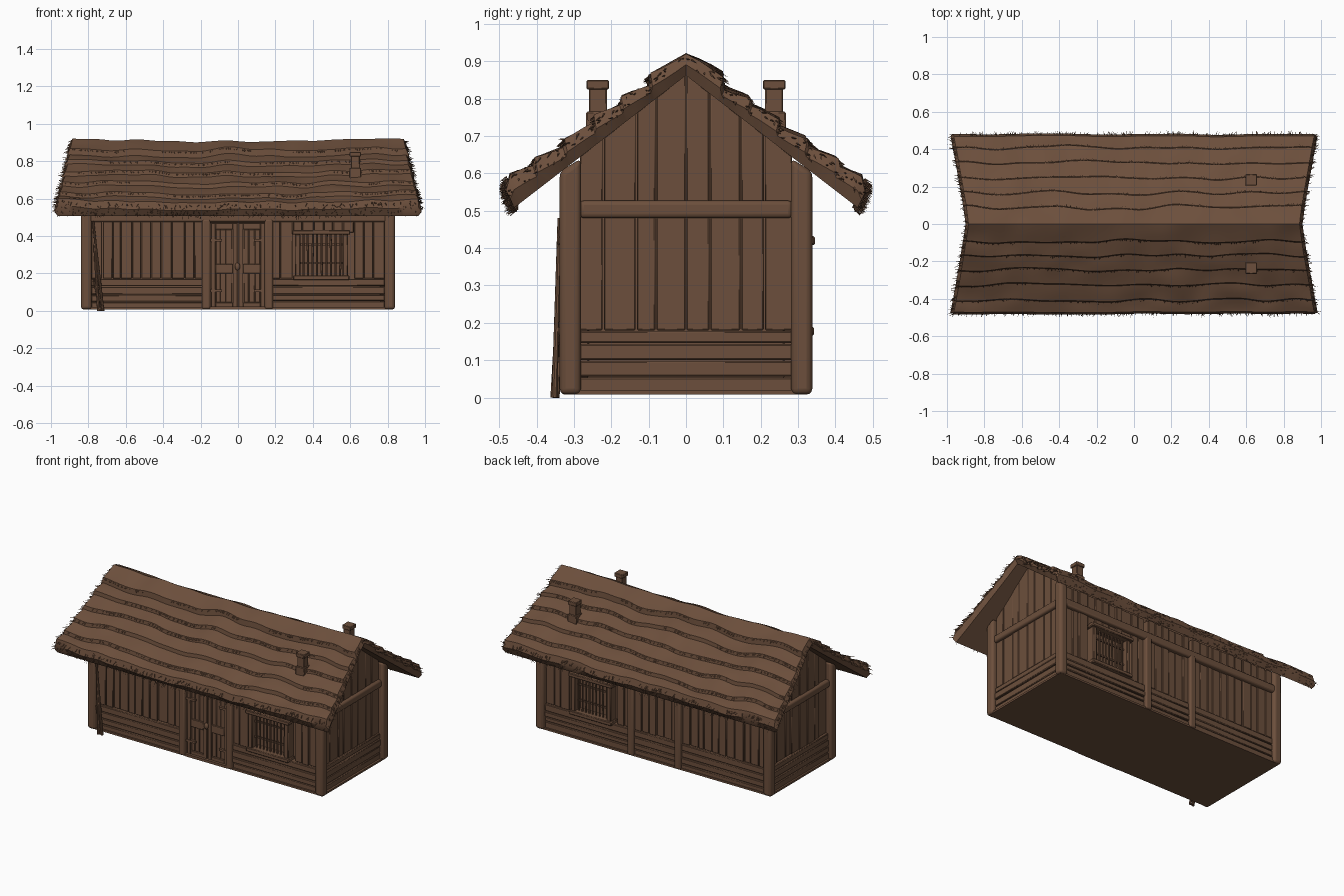
import bpy, bmesh, math, random
from mathutils import Vector, Matrix, noise

if "Cube" in bpy.data.objects:
    bpy.data.objects.remove(bpy.data.objects["Cube"])

random.seed(4)
R = random.uniform
brown = bpy.data.materials.new("weathered brown")
brown.diffuse_color = (0.15, 0.078, 0.045, 1)
brown.use_nodes = True
brown.node_tree.nodes["Principled BSDF"].inputs["Base Color"].default_value = brown.diffuse_color
parts = {}


def part(name):
    return parts.setdefault(name, bmesh.new())


def box(name, x0, x1, y0, y1, z0, z1, top=None):
    """Box between bounds; top(y) optionally limits the height of the upper corners."""
    size = (abs(x1 - x0), abs(y1 - y0), abs(z1 - z0), 1)
    m = Matrix.Translation(((x0 + x1) / 2, (y0 + y1) / 2, (z0 + z1) / 2)) @ Matrix.Diagonal(size)
    vs = bmesh.ops.create_cube(part(name), size=1, matrix=m)["verts"]
    if top:
        for v in vs:
            if v.co.z > (z0 + z1) / 2:
                v.co.z = min(v.co.z, top(v.co.y))


def rod(name, p, q, r0, r1, n=8):
    p, q = Vector(p), Vector(q)
    d = q - p
    m = Matrix.Translation((p + q) / 2) @ d.to_track_quat('Z', 'Y').to_matrix().to_4x4()
    bmesh.ops.create_cone(part(name), cap_ends=True, segments=n, radius1=r0, radius2=r1,
                          depth=d.length, matrix=m)


def strand(p, d, length, w=0.0028):
    """Thin three-sided spike of straw."""
    bm, d = part("thatch_straw"), Vector(d).normalized()
    a = d.orthogonal().normalized() * w
    b = d.cross(a)
    p = Vector(p)
    tip = p + d * length
    tip.x = max(-1, min(1, tip.x))
    tip.y = max(-.5, min(.5, tip.y))
    vs = [bm.verts.new(c) for c in (p + a, p - a * .5 + b * .87, p - a * .5 - b * .87, tip)]
    for f in ((0, 2, 1), (0, 1, 3), (1, 2, 3), (2, 0, 3)):
        bm.faces.new([vs[i] for i in f])


def cuts(a, b, w):
    """Uneven plank boundaries between a and b."""
    n = max(1, round((b - a) / w))
    c = [a + (b - a) * i / n + (R(-.18, .18) * w if 0 < i < n else 0) for i in range(n + 1)]
    return [(u + .0015, v - .0015) for u, v in zip(c, c[1:])]


# Solid core with pentagonal section
bm = part("house_core")
sec = [(-.275, .01), (.275, .01), (.275, .66), (0, .87), (-.275, .66)]
ends = [[bm.verts.new((x, y, z)) for y, z in sec] for x in (-.775, .775)]
for e in ends:
    bm.faces.new(e)
for i in range(5):
    j = (i + 1) % 5
    bm.faces.new((ends[0][i], ends[0][j], ends[1][j], ends[1][i]))
box("floor_slab", -.83, .83, -.325, .325, .008, .02)

# Long walls: front (s = -1) and back (s = 1)
for s in (-1, 1):
    bays = [(-.785, -.185), (.175, .785)] + ([(-.155, .155)] if s > 0 else [])
    for a, b in bays:
        for u, v in cuts(.012, .172, .04):
            box("base_boards", a, b, s * .26, s * (.318 + R(-.004, .004)), u, v)
        for u, v in cuts(a, b, .056):
            y = s * (.308 + R(-.005, .005))
            if v > .32 and u < .575:
                box("wall_planks", u, v, s * .26, y, .42, .62)
            else:
                box("wall_planks", u, v, s * .26, y, .172, .62)
    if s < 0:
        box("wall_planks", -.155, .155, s * .26, s * .308, .47, .62)
    box("wall_plates", -.83, .83, s * .28, s * .332, .475, .525)
    for x in (-.17, .165):
        box("wall_posts", x - .022, x + .022, s * .27, s * .335, .01, .49)
    # Window with frame and bars
    box("window_frames", .29, .60, s * .27, s * .345, .408, .432)
    box("window_frames", .295, .595, s * .27, s * .342, .165, .19)
    for x in (.305, .56):
        box("window_frames", x, x + .028, s * .27, s * .332, .185, .41)
    for i in range(9):
        x = .35 + i * .0245
        rod("window_bars", (x, s * .308, .185), (x + R(-.004, .004), s * .308, .412), .0055, .0055, 6)
    for z in (.25, .35):
        box("window_bars", .33, .565, s * .298, s * .306, z, z + .010)

# Double door
for s in (-1, 1):
    def dbox(a, b, y, z0, z1):
        box("door_leaves", s * a, s * b, -.26, y, z0, z1)
    dbox(.003, .145, -.298, .015, .468)
    for a, b in ((.003, .028), (.12, .145)):
        dbox(a, b, -.312, .015, .468)
    for z0, z1 in ((.015, .045), (.20, .25), (.435, .468)):
        dbox(.028, .12, -.311, z0, z1)
    for u, v in cuts(.03, .118, .03):
        dbox(u, v, -.303, .045, .435)
    for z in (.10, .37):
        box("door_hinges", s * .085, s * .147, -.30, -.317, z, z + .014)
box("door_sill", -.15, .15, -.27, -.328, .008, .024)
bmesh.ops.create_uvsphere(part("door_knob"), u_segments=12, v_segments=8, radius=.016,
                          matrix=Matrix.Translation((-.003, -.318, .237)) @ Matrix.Diagonal((.9, .7, 1.3, 1)))


# Gable walls
def under(y):
    return .865 - .77 * abs(y)


for s in (-1, 1):
    for u, v in cuts(.012, .18, .042):
        box("base_boards", s * .76, s * (.818 + R(-.003, .003)), -.29, .29, u, v)
    for h in (-1, 1):
        for u, v in cuts(0, .285, .068):
            x = s * (.806 + R(-.004, .004))
            box("gable_planks", s * .76, x, h * u, h * v, .18, .49)
            box("gable_planks", s * .76, x, h * u, h * v, .52, .95, under)
        box("corner_posts", s * .782, s * .84, h * .281, h * .338, .008, .64, under)
    box("gable_beams", s * .77, s * .828, -.285, .285, .48, .527)

# Thatched roof: stepped courses lofted along x, waving gently
half = []          # (y, top z, is lip)
steps = [0, .088, .165, .245, .325, .405, .47]
for k, (a, b) in enumerate(zip(steps, steps[1:])):
    lift = .032 if k == 0 else .02
    for t in (0, .35, .7, 1):
        y = a + (b - a) * t + (.004 if k and t == 0 else 0)
        up = .014 + .018 * t if k == 0 else lift * t
        half.append((y, .903 - .70 * y + up, t == 1))
half.append((.481, .553, False))
prof = [(-y, z, l) for y, z, l in reversed(half[1:])] + half
N = 72
bm = part("thatch_roof")
lips, tops, bots = {}, [], []
for i in range(N + 1):
    t = -1 + 2 * i / N
    rt, rb = [], []
    for j, (y, z, lip) in enumerate(prof):
        hl = .885 + .078 * (abs(y) / .47) ** 1.1
        x = t * hl
        k = min(1, abs(y) / .08)
        n1 = noise.noise((x * 4.5, y * 5, 1.7))
        n2 = noise.noise((x * 7, y * 9, 8.3))
        yy = y + k * n1 * .022 * (1 if abs(y) < .44 else .3)
        zz = z - .012 * math.cos(t * 1.57) - .70 * (abs(yy) - abs(y)) + n2 * .013
        yb = y * .955
        rt.append(bm.verts.new((x, yy, zz)))
        rb.append(bm.verts.new((x, yb, .862 - .77 * abs(yb))))
        if lip:
            lips.setdefault(j, []).append(rt[-1].co.copy())
    tops.append(rt)
    bots.append(rb)
M = len(prof)
for i in range(N):
    for j in range(M - 1):
        bm.faces.new((tops[i][j], tops[i + 1][j], tops[i + 1][j + 1], tops[i][j + 1]))
        bm.faces.new((bots[i][j], bots[i][j + 1], bots[i + 1][j + 1], bots[i + 1][j]))
    for j in (0, M - 1):
        bm.faces.new((tops[i][j], tops[i + 1][j], bots[i + 1][j], bots[i][j]))
for i, s in ((0, -1), (N, 1)):     # rounded verge ends
    mid = [bm.verts.new((a.co + b.co) / 2 + Vector((s * .016, 0, 0))) for a, b in zip(tops[i], bots[i])]
    for j in range(M - 1):
        bm.faces.new((tops[i][j], tops[i][j + 1], mid[j + 1], mid[j]))
        bm.faces.new((mid[j], mid[j + 1], bots[i][j + 1], bots[i][j]))
    for j in (0, M - 1):
        bm.faces.new((tops[i][j], mid[j], bots[i][j]))
    for j in range(M - 1):         # straw along the verges
        for _ in range(3):
            f, g = R(0, 1), R(0, 1)
            a = tops[i][j].co.lerp(tops[i][j + 1].co, f)
            p = a.lerp(mid[j].co.lerp(mid[j + 1].co, f), g)
            h = 1 if p.y > 0 else -1
            strand(p, (s, h * R(-.1, .7), R(-.7, .1)), R(.015, .034))

# Straw fringes on every course and at the eaves
for j, pts in lips.items():
    eave = abs(prof[j][0]) > .46
    s = 1 if prof[j][0] > 0 else -1
    for i in range(420 if eave else 170):
        f = R(0, N - .001)
        p = pts[int(f)].lerp(pts[int(f) + 1], f % 1)
        if eave:
            g = R(0, 1)
            p += Vector((0, s * (.008 - .028 * g), -.01 - .068 * g))
            strand(p, (R(-.5, .5), s * .8, R(-.9, -.2)), R(.018, .036))
        elif noise.noise((p.x * 3, p.y * 11, 4)) > -.25:
            strand(p - Vector((0, s * .004, .003)), (R(-.35, .35), s * .8, R(-.6, -.45)), R(.012, .026), .0024)

# Chimneys on both slopes
for s in (-1, 1):
    y = s * .236
    for r, z0, z1 in ((.031, .70, .765), (.024, .70, .83), (.030, .825, .85)):
        box("chimneys", .627 - r, .627 + r, y - r, y + r, z0, z1)

# Poles leaning on the front left corner
rod("leaning_poles", (-.722, -.352, 0), (-.775, -.338, .48), .008, .006)
rod("leaning_poles", (-.745, -.354, 0), (-.768, -.336, .36), .009, .006)
rod("leaning_poles", (-.735, -.345, 0), (-.772, -.338, .17), .007, .005)

# Turn every part into an object
bevels = {"corner_posts": .016, "wall_posts": .010, "gable_beams": .012, "wall_plates": .010,
          "base_boards": .004, "wall_planks": .003, "gable_planks": .003, "window_frames": .004,
          "door_leaves": .002, "chimneys": .003}
for name, bm in parts.items():
    bmesh.ops.recalc_face_normals(bm, faces=bm.faces)
    me = bpy.data.meshes.new(name)
    bm.to_mesh(me)
    bm.free()
    me.materials.append(brown)
    ob = bpy.data.objects.new(name, me)
    bpy.context.collection.objects.link(ob)
    if name in bevels:
        mod = ob.modifiers.new("bevel", 'BEVEL')
        mod.width, mod.segments = bevels[name], 3 if bevels[name] > .008 else 1
    bpy.ops.object.select_all(action='DESELECT')
    ob.select_set(True)
    bpy.context.view_layer.objects.active = ob
    bpy.ops.object.shade_smooth_by_angle(angle=math.radians(40))
